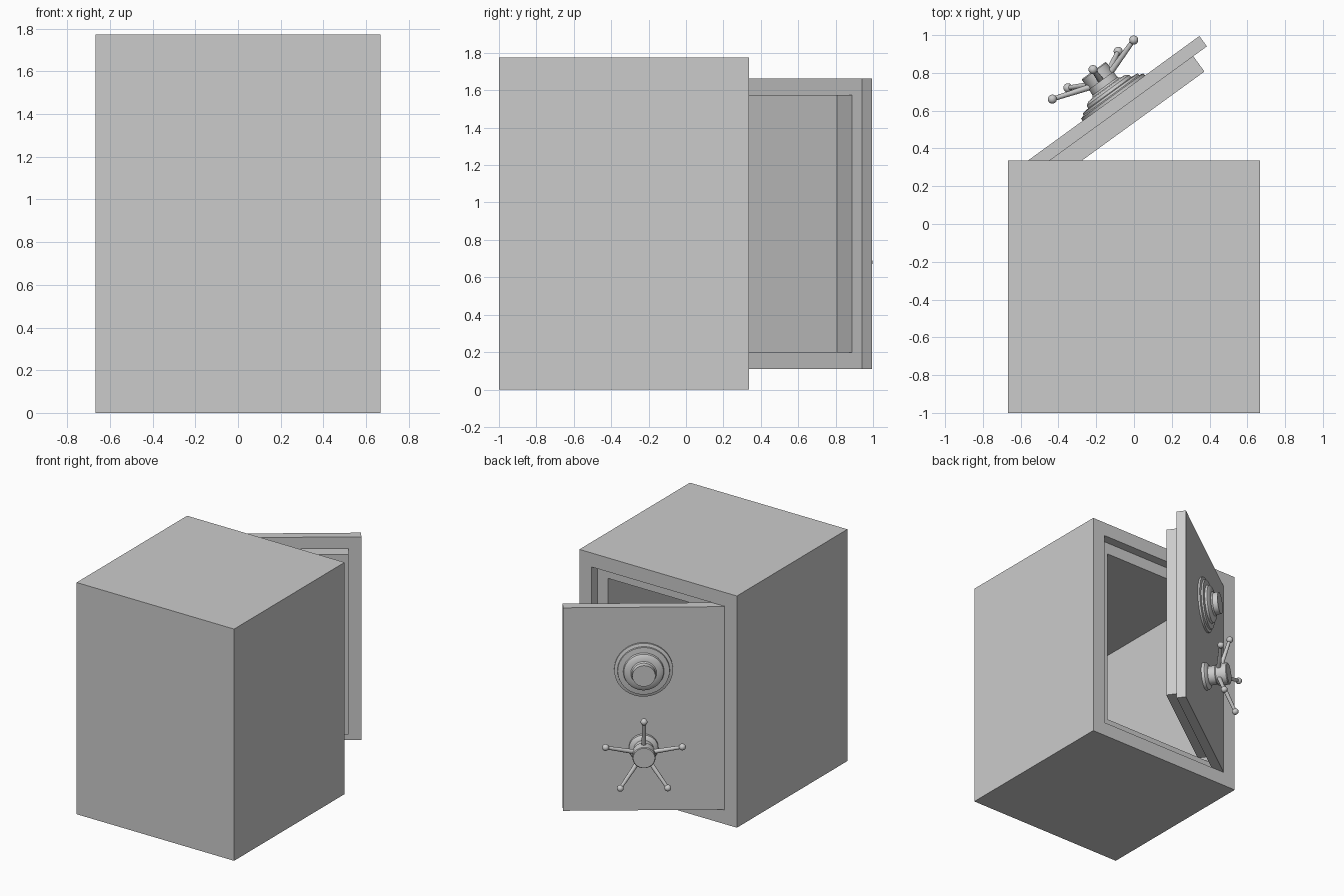
import bpy, bmesh, math
from mathutils import Matrix, Vector

if "Cube" in bpy.data.objects:
    bpy.data.objects.remove(bpy.data.objects["Cube"])

# Door frame: origin at the hinge edge, local x along the door, local y outward
HINGE = Matrix.Translation((-0.56, 0.337, 0)) @ Matrix.Rotation(math.radians(36), 4, 'Z')
DOOR_W, MID_Z = 1.12, 0.887


def finish(name, bm, matrix=None, smooth=False):
    bmesh.ops.recalc_face_normals(bm, faces=bm.faces)
    mesh = bpy.data.meshes.new(name)
    bm.to_mesh(mesh)
    bm.free()
    ob = bpy.data.objects.new(name, mesh)
    bpy.context.collection.objects.link(ob)
    if matrix:
        ob.matrix_world = matrix
    if smooth:
        bpy.ops.object.select_all(action='DESELECT')
        bpy.context.view_layer.objects.active = ob
        ob.select_set(True)
        bpy.ops.object.shade_smooth_by_angle(angle=math.radians(35))
    return ob


def rect_stack(name, cx, steps, matrix=None):
    """Join rectangles (half width, half height, y) into one closed stepped shell."""
    bm = bmesh.new()
    loops = [[bm.verts.new((cx + sx * w, y, MID_Z + sz * h))
              for sx, sz in ((-1, -1), (1, -1), (1, 1), (-1, 1))] for w, h, y in steps]
    for a, b in zip(loops, loops[1:]):
        for i in range(4):
            j = (i + 1) % 4
            bm.faces.new((a[i], a[j], b[j], b[i]))
    bm.faces.new(loops[0])
    bm.faces.new(loops[-1])
    return finish(name, bm, matrix)


def lathe(name, profile, z, segs=48):
    """Revolve (radius, height) around the door's outward axis."""
    bm = bmesh.new()
    verts = [bm.verts.new((r, h, 0)) for r, h in profile]
    edges = [bm.edges.new(p) for p in zip(verts, verts[1:])]
    bmesh.ops.spin(bm, geom=verts + edges, cent=(0, 0, 0), axis=(0, 1, 0),
                   angle=2 * math.pi, steps=segs, use_duplicate=False)
    bmesh.ops.remove_doubles(bm, verts=bm.verts, dist=1e-5)
    return finish(name, bm, HINGE @ Matrix.Translation((DOOR_W / 2, 0, z)), True)


# Safe body: outer box, rebate for the door, lip and hollow chamber
rect_stack("safe_body", 0, [
    (0.667, 0.887, -1.0), (0.667, 0.887, 0.337), (0.563, 0.78, 0.337),
    (0.563, 0.78, 0.267), (0.472, 0.69, 0.267), (0.472, 0.69, -0.89)])

# Door: outer plate with a thick inner plug
rect_stack("door", DOOR_W / 2, [
    (0.56, 0.777, 0), (0.56, 0.777, -0.068),
    (0.471, 0.689, -0.068), (0.471, 0.689, -0.168)], HINGE)

# Combination dial with stepped rings and a knob
DIAL_Z, WHEEL_Z = 1.19, 0.593
lathe("combination_dial", [
    (0, -0.005), (0.204, -0.005), (0.204, 0.014), (0.182, 0.02), (0.18, 0.032),
    (0.142, 0.036), (0.138, 0.052), (0.122, 0.064), (0.09, 0.068),
    (0.082, 0.078), (0.08, 0.115), (0, 0.115)], DIAL_Z)

# Wheel hub
lathe("wheel_hub", [
    (0, -0.005), (0.102, -0.005), (0.102, 0.022), (0.09, 0.034), (0.07, 0.04),
    (0.07, 0.09), (0.08, 0.1), (0.08, 0.175), (0.075, 0.181), (0, 0.181)], WHEEL_Z)

# Five outward-leaning spokes with ball ends
for k in range(5):
    bm = bmesh.new()
    root, tip = Vector((0, 0.115, 0.05)), Vector((0, 0.187, 0.28))
    along = tip - root
    place = Matrix.Translation((root + tip) / 2) @ along.to_track_quat('Z', 'Y').to_matrix().to_4x4()
    bmesh.ops.create_cone(bm, cap_ends=True, segments=16, radius1=0.017, radius2=0.012,
                          depth=along.length, matrix=place)
    bmesh.ops.create_uvsphere(bm, u_segments=20, v_segments=12, radius=0.024,
                              matrix=Matrix.Translation(tip))
    finish(f"wheel_spoke_{k + 1}", bm,
           HINGE @ Matrix.Translation((DOOR_W / 2, 0, WHEEL_Z))
           @ Matrix.Rotation(math.radians(72 * k), 4, 'Y'), True)
